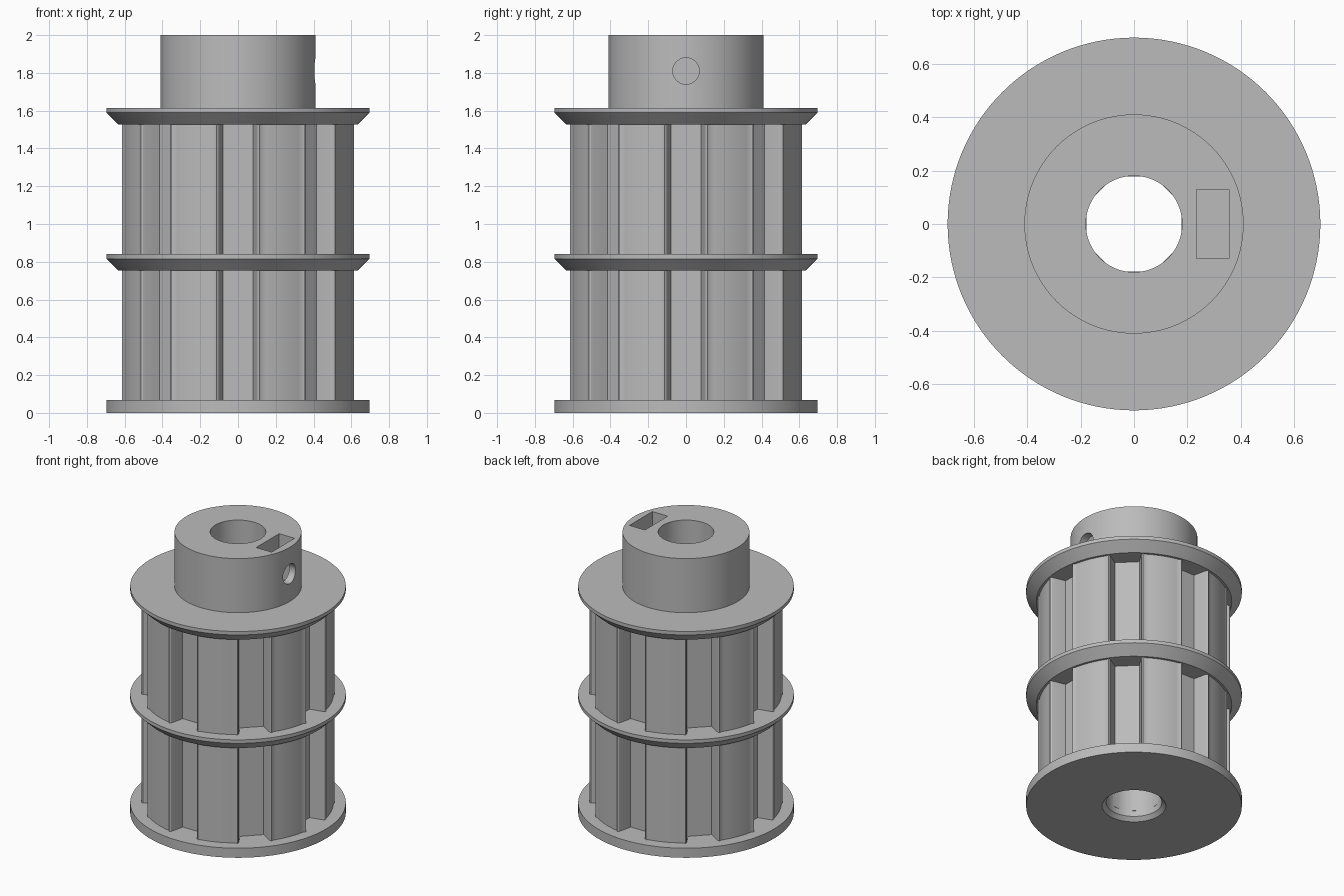
import bpy, bmesh
from math import sin, cos, pi, radians, atan2, sqrt
from mathutils import Matrix

if "Cube" in bpy.data.objects:
    bpy.data.objects.remove(bpy.data.objects["Cube"], do_unlink=True)

BORE, DRUM, FLANGE, HUB = 0.18, 0.617, 0.697, 0.41
SEGMENTS, TEETH = 128, 8

metal = bpy.data.materials.new("light grey")
metal.use_nodes = True
GREY = (0.5, 0.5, 0.5, 1)
metal.diffuse_color = GREY
metal.node_tree.nodes["Principled BSDF"].inputs["Base Color"].default_value = GREY


def add_object(name, bm):
    bmesh.ops.recalc_face_normals(bm, faces=bm.faces)
    mesh = bpy.data.meshes.new(name)
    bm.to_mesh(mesh)
    bm.free()
    mesh.materials.append(metal)
    obj = bpy.data.objects.new(name, mesh)
    bpy.context.collection.objects.link(obj)
    return obj


def smooth(obj):
    bpy.ops.object.select_all(action="DESELECT")
    obj.select_set(True)
    bpy.context.view_layer.objects.active = obj
    bpy.ops.object.shade_smooth_by_angle(angle=radians(28))


def circle(r):
    return [(r * cos(2 * pi * i / SEGMENTS), r * sin(2 * pi * i / SEGMENTS))
            for i in range(SEGMENTS)]


def loft(name, rings):
    """Closed ring-shaped solid through a cycle of (outline, height) loops."""
    bm = bmesh.new()
    loops = [[bm.verts.new((x, y, z)) for x, y in outline] for outline, z in rings]
    for k, a in enumerate(loops):
        b = loops[(k + 1) % len(loops)]
        for i in range(len(a)):
            j = (i + 1) % len(a)
            bm.faces.new((a[i], a[j], b[j], b[i]))
    return add_object(name, bm)


def lathe(name, profile):
    return loft(name, [(circle(r), z) for r, z in profile])


def drum_outline():
    """Pulley outline with straight-sided grooves and rounded tooth tips."""
    half = [(0.51, 0.079), (0.594, 0.098), (0.607, 0.103), (0.614, 0.113)]
    edge = atan2(0.125, sqrt(DRUM ** 2 - 0.125 ** 2))
    pitch = 2 * pi / TEETH
    land = [edge + (pitch - 2 * edge) * i / 10 for i in range(11)]
    sector = [(x, -y) for x, y in reversed(half)] + half
    sector += [(DRUM * cos(a), DRUM * sin(a)) for a in land]
    points = []
    for t in range(TEETH):
        c, s = cos(t * pitch), sin(t * pitch)
        points += [(x * c - y * s, x * s + y * c) for x, y in sector]
    return points


# Base flange with a chamfered bore
smooth(lathe("base_flange", [(BORE + 0.026, 0), (FLANGE, 0), (FLANGE, 0.068),
                             (BORE, 0.068), (BORE, 0.026)]))

# Two toothed drums, each capped by a bevelled flange
outer = drum_outline()
inner = [(x * BORE / sqrt(x * x + y * y), y * BORE / sqrt(x * x + y * y)) for x, y in outer]
for level, bottom, top in (("lower", 0.068, 0.753), ("upper", 0.841, 1.526)):
    smooth(loft(level + "_toothed_drum",
                [(inner, bottom), (outer, bottom), (outer, top), (inner, top)]))
    smooth(lathe(level + "_flange",
                 [(BORE, top), (0.632, top), (FLANGE, top + 0.063),
                  (FLANGE, top + 0.088), (BORE, top + 0.088)]))

# Hub with a nut pocket and a set screw hole
hub = lathe("hub", [(BORE, 1.614), (HUB, 1.614), (HUB, 2), (BORE, 2)])
bm = bmesh.new()
bmesh.ops.create_cube(bm, size=1, matrix=Matrix.Translation((0.295, 0, 1.88))
                      @ Matrix.Diagonal((0.122, 0.258, 0.4, 1)))
pocket = add_object("nut_pocket_cutter", bm)
bm = bmesh.new()
bmesh.ops.create_cone(bm, cap_ends=True, segments=48, radius1=0.07, radius2=0.07, depth=0.2,
                      matrix=Matrix.Translation((0.4, 0, 1.81)) @ Matrix.Rotation(pi / 2, 4, "Y"))
hole = add_object("screw_hole_cutter", bm)

bpy.context.view_layer.objects.active = hub
for cutter in (pocket, hole):
    cutter.hide_render = True
    mod = hub.modifiers.new("cut", "BOOLEAN")
    mod.operation, mod.solver, mod.object = "DIFFERENCE", "EXACT", cutter
    bpy.ops.object.modifier_apply(modifier=mod.name)
    bpy.data.objects.remove(cutter, do_unlink=True)
smooth(hub)
